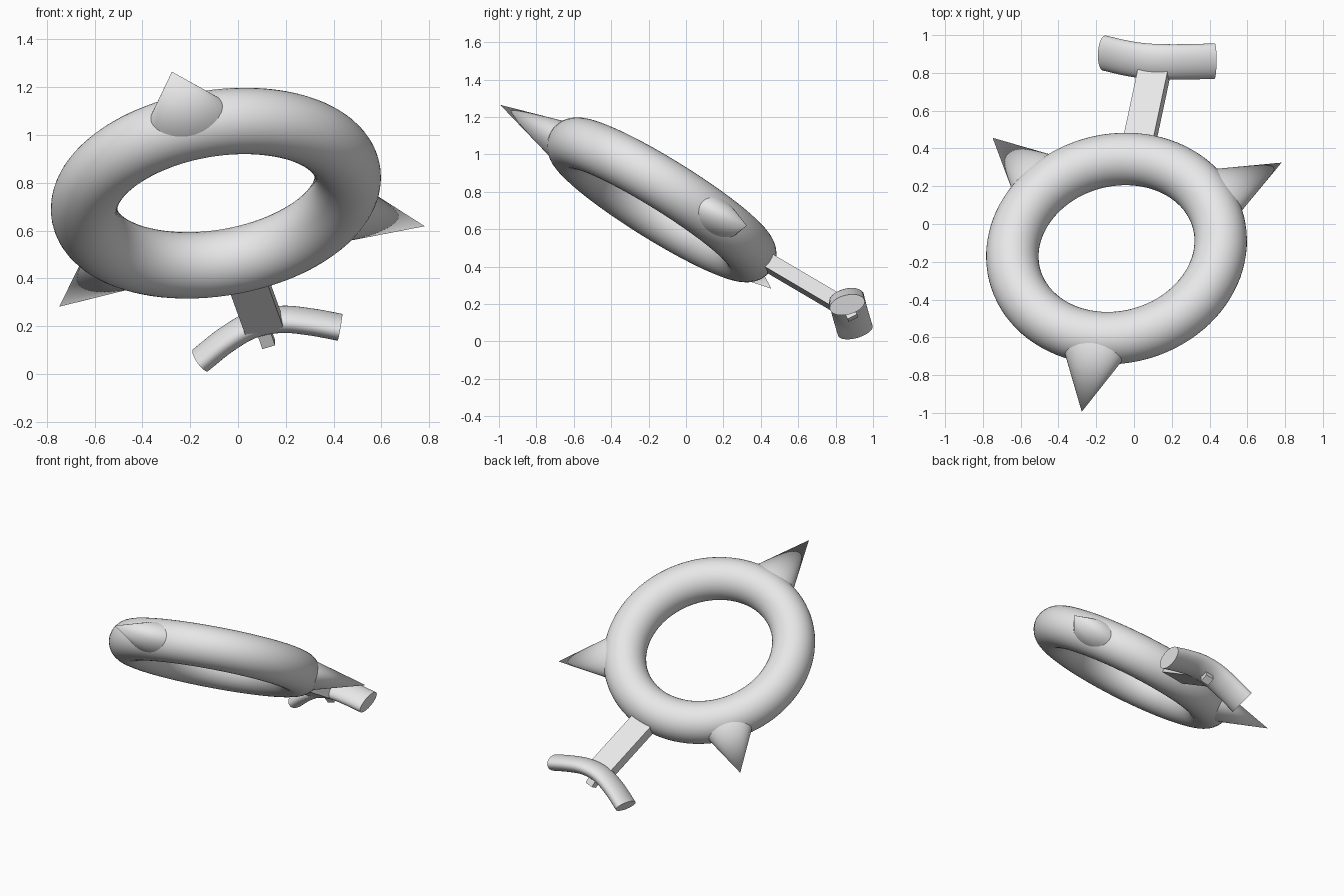
import bpy, bmesh, math
from mathutils import Vector, Matrix

cube = bpy.data.objects.get("Cube")
if cube:
    bpy.data.objects.remove(cube, do_unlink=True)

# Single plain grey material
grey = bpy.data.materials.new("plain_grey")
grey.use_nodes = True
grey.diffuse_color = (0.8, 0.8, 0.8, 1)
grey.node_tree.nodes["Principled BSDF"].inputs["Base Color"].default_value = (0.8, 0.8, 0.8, 1)


def frame(origin, x_axis, z_axis):
    """Placement matrix from an origin, a z axis and an approximate x axis."""
    z = Vector(z_axis).normalized()
    x = Vector(x_axis)
    x = (x - z * x.dot(z)).normalized()
    rot = Matrix((x, z.cross(x), z)).transposed().to_4x4()
    return Matrix.Translation(origin) @ rot


def finish(obj, name, matrix=None, smooth=True):
    obj.name = obj.data.name = name
    if matrix is not None:
        obj.matrix_world = matrix
    obj.data.materials.append(grey)
    if smooth:
        bpy.ops.object.select_all(action='DESELECT')
        obj.select_set(True)
        bpy.context.view_layer.objects.active = obj
        bpy.ops.object.shade_smooth_by_angle(angle=math.radians(40))
    return obj


def from_bmesh(bm, name, matrix=None, smooth=True):
    bmesh.ops.recalc_face_normals(bm, faces=bm.faces)
    mesh = bpy.data.meshes.new(name)
    bm.to_mesh(mesh)
    bm.free()
    obj = bpy.data.objects.new(name, mesh)
    bpy.context.collection.objects.link(obj)
    return finish(obj, name, matrix, smooth)


def box(name, size, matrix):
    bm = bmesh.new()
    bmesh.ops.create_cube(bm, size=1, matrix=Matrix.Diagonal((*size, 1)))
    return from_bmesh(bm, name, matrix, smooth=False)


# Ring frame: x runs along the handle, z is the ring's axis
ring_frame = frame((-0.0925, -0.13, 0.757), (0.179, 0.854, -0.489), (-0.14, 0.524, 0.84))

# Ring
bpy.ops.mesh.primitive_torus_add(major_radius=0.557, minor_radius=0.139,
                                 major_segments=96, minor_segments=40)
finish(bpy.context.object, "ring", ring_frame)


# Flattened spikes pointing outward in the plane of the ring
def spike(name, angle, tip):
    base = 0.6
    length = tip - base
    bm = bmesh.new()
    bmesh.ops.create_cone(bm, cap_ends=True, segments=64, radius1=1, radius2=0, depth=1)
    place = (Matrix.Rotation(math.radians(angle), 4, 'Z')
             @ Matrix.Translation((base + length / 2, 0, 0))
             @ Matrix.Rotation(math.radians(90), 4, 'Y')
             @ Matrix.Diagonal((0.275 * length, 0.45 * length, length, 1)))
    bm.transform(place)
    return from_bmesh(bm, name, ring_frame)


spike("front_spike", 180, 1.019)
spike("left_spike", -52, 0.995)
spike("right_spike", 52, 1.0)

# Flat bar from the ring to the grip
box("handle_bar", (0.485, 0.162, 0.08), ring_frame @ Matrix.Translation((0.8625, 0, 0)))

# Small peg under the grip
peg_axis = Vector((0.3, 0.43, -0.85)).normalized()
peg_end = Vector((0.128, 0.892, 0.125))
box("peg", (0.056, 0.056, 0.12),
    frame(peg_end - peg_axis * 0.06, (0.974, -0.083, 0.214), peg_axis))


# Curved grip: an oval section swept along a bent path
path = [Vector(p) for p in ((-0.157, 0.905, 0.058), (-0.05, 0.88, 0.143),
                            (0.06, 0.863, 0.206), (0.18, 0.858, 0.229),
                            (0.3, 0.859, 0.219), (0.427, 0.862, 0.196))]


def spline(points, steps):
    pts = [2 * points[0] - points[1]] + points + [2 * points[-1] - points[-2]]
    out = []
    for a, b, c, d in zip(pts, pts[1:], pts[2:], pts[3:]):
        for i in range(steps):
            t = i / steps
            out.append(b + 0.5 * t * (c - a + t * (2 * a - 5 * b + 4 * c - d
                                                   + t * (3 * (b - c) + d - a))))
    return out + [points[-1]]


centres = spline(path, 5)
sides = 40
bm = bmesh.new()
rings = []
for i, p in enumerate(centres):
    tangent = (centres[min(i + 1, len(centres) - 1)] - centres[max(i - 1, 0)]).normalized()
    wide = Vector((0, 0.965, 0.26))
    wide = (wide - tangent * wide.dot(tangent)).normalized()
    thin = tangent.cross(wide)
    angles = [2 * math.pi * k / sides for k in range(sides)]
    rings.append([bm.verts.new(p + wide * 0.096 * math.cos(a) + thin * 0.053 * math.sin(a))
                  for a in angles])
for r0, r1 in zip(rings, rings[1:]):
    for k in range(sides):
        j = (k + 1) % sides
        bm.faces.new((r0[k], r0[j], r1[j], r1[k]))
bm.faces.new(rings[0])
bm.faces.new(rings[-1])
from_bmesh(bm, "curved_grip")
